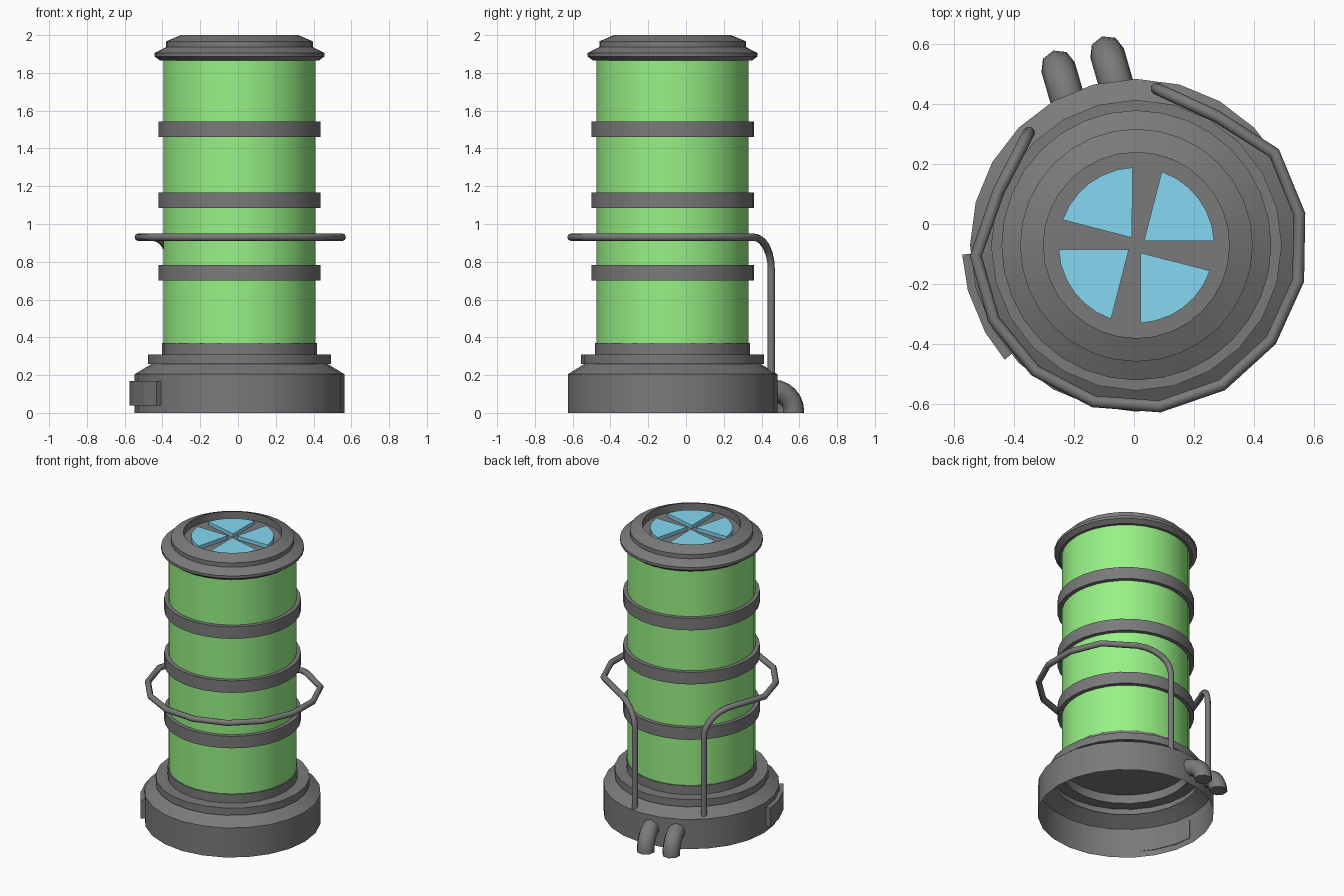
import bpy, bmesh
from math import sin, cos, pi, radians
from mathutils import Vector

if "Cube" in bpy.data.objects:
    bpy.data.objects.remove(bpy.data.objects["Cube"])

C = Vector((0.008, -0.071, 0))  # main axis of the canister


def material(name, rgb):
    m = bpy.data.materials.new(name)
    m.diffuse_color = (*rgb, 1)
    m.use_nodes = True
    m.node_tree.nodes["Principled BSDF"].inputs["Base Color"].default_value = m.diffuse_color
    return m


grey = material("dark_metal", (0.195, 0.195, 0.195))
green = material("green_glass", (0.31, 0.88, 0.235))
blue = material("blue_panel", (0.24, 0.69, 0.90))


def finish(bm, name, mat, smooth=True):
    me = bpy.data.meshes.new(name)
    bm.to_mesh(me)
    bm.free()
    ob = bpy.data.objects.new(name, me)
    bpy.context.collection.objects.link(ob)
    me.materials.append(mat)
    ob.location = C
    if smooth:
        smooth_by_angle(ob)
    return ob


def smooth_by_angle(ob, deg=30):
    bpy.ops.object.select_all(action='DESELECT')
    ob.select_set(True)
    bpy.context.view_layer.objects.active = ob
    bpy.ops.object.shade_smooth_by_angle(angle=radians(deg))


def lathe(name, profile, sides, mat=grey, closed=False):
    """Revolve (radius, height) points listed bottom to top along the outside."""
    bm = bmesh.new()
    rings = []
    for r, z in profile:
        n = sides if r > 0 else 1
        rings.append([bm.verts.new((r * cos(2 * pi * k / sides), r * sin(2 * pi * k / sides), z))
                      for k in range(n)])
    pairs = list(zip(rings, rings[1:]))
    if closed:
        pairs.append((rings[-1], rings[0]))
    for a, b in pairs:
        for k in range(sides):
            n = k + 1
            quad = [a[k % len(a)], a[n % len(a)], b[n % len(b)], b[k % len(b)]]
            bm.faces.new(list(dict.fromkeys(quad)))
    return finish(bm, name, mat)


def sector(name, outline, z0, z1, mat=grey):
    """Extrude a flat counter-clockwise outline between two heights."""
    bm = bmesh.new()
    lo = [bm.verts.new((x, y, z0)) for x, y in outline]
    hi = [bm.verts.new((x, y, z1)) for x, y in outline]
    bm.faces.new(lo[::-1])
    bm.faces.new(hi)
    for k in range(len(lo)):
        n = (k + 1) % len(lo)
        bm.faces.new((lo[k], lo[n], hi[n], hi[k]))
    return finish(bm, name, mat, smooth=False)


def tube(name, pts, radius, turn, shift=(0, 0, 0)):
    """Sweep a round tube along points, turned about the main axis."""
    cu = bpy.data.curves.new(name, 'CURVE')
    cu.dimensions = '3D'
    cu.bevel_depth = radius
    cu.bevel_resolution = 2
    cu.use_fill_caps = True
    cu.materials.append(grey)
    sp = cu.splines.new('POLY')
    sp.points.add(len(pts) - 1)
    for p, co in zip(sp.points, pts):
        p.co = (*co, 1)
    ob = bpy.data.objects.new(name, cu)
    bpy.context.collection.objects.link(ob)
    ob.location = C + Vector(shift)
    ob.rotation_euler.z = radians(turn)
    bpy.ops.object.select_all(action='DESELECT')
    ob.select_set(True)
    bpy.context.view_layer.objects.active = ob
    bpy.ops.object.convert(target='MESH')
    smooth_by_angle(bpy.context.view_layer.objects.active, 50)


def polar(r, deg):
    return (r * cos(radians(deg)), r * sin(radians(deg)))


# Hollow stepped base, open underneath
lathe("base", [(0.555, 0), (0.555, 0.205), (0.465, 0.26), (0.485, 0.26), (0.485, 0.31),
               (0.41, 0.31), (0.41, 0.37), (0, 0.37)], 24)

# Tank (open at both hidden ends) and its three bands
lathe("tank", [(0.403, 0.371), (0.403, 1.866)], 32, green)
for i, z in enumerate((0.70, 1.085, 1.46)):
    lathe(f"band_{i + 1}", [(0.40, z), (0.43, z), (0.43, z + 0.083), (0.40, z + 0.083)],
          32, closed=True)

# Lid with a recessed top
lathe("lid", [(0, 1.865), (0.42, 1.865), (0.45, 1.887), (0.45, 1.905), (0.388, 1.937),
              (0.388, 1.967), (0.31, 2.0), (0.31, 1.95), (0, 1.95)], 32)

# Four blue wedges in the recess
for q in range(4):
    pts = [(0.025, 0.014)] + [polar(0.26, 3 + 68 * k / 6) for k in range(7)]
    a = q * pi / 2
    sector(f"lid_wedge_{q + 1}", [(x * cos(a) - y * sin(a), x * sin(a) + y * cos(a))
                                  for x, y in pts], 1.945, 1.975, blue)

# Curved plate on the side of the base
arc = [183, 195, 210, 221]
sector("side_plate", [polar(0.582, d) for d in arc] + [polar(0.55, d) for d in arc[::-1]],
       0.04, 0.17)

# Handle: local +x points at the gap between the two legs
top = 0.93
leg = Vector((*polar(0.523, 25.5), top))
ring = [Vector((*polar(0.545, 75 + 210 * k / 9), top)) for k in range(10)]
out = (ring[0] - leg).normalized()
bow = Vector((out.y, -out.x, 0)) * 0.015
side = [leg + Vector((0, 0, 0.2 - top))]
for k in range(7):
    a = k / 6 * pi / 2
    f = 1 - cos(a)
    side.append(leg + out * 0.22 * f + bow * f + Vector((0, 0, -0.17 * (1 - sin(a)))))
mirrored = [Vector((p.x, -p.y, p.z)) for p in reversed(side)]
tube("handle", side + ring + mirrored, 0.02, 109, (0.008, 0.003, 0))

# Two elbow pipes at the back
for i, off in enumerate((-0.085, 0.085)):
    path = [(0.50, off, 0.118)]
    path += [(0.53 + 0.113 * sin(k * pi / 12), off, 0.008 + 0.11 * cos(k * pi / 12))
             for k in range(7)]
    path.append((0.643, off, 0))
    tube(f"back_pipe_{i + 1}", path, 0.058, 106.2)
